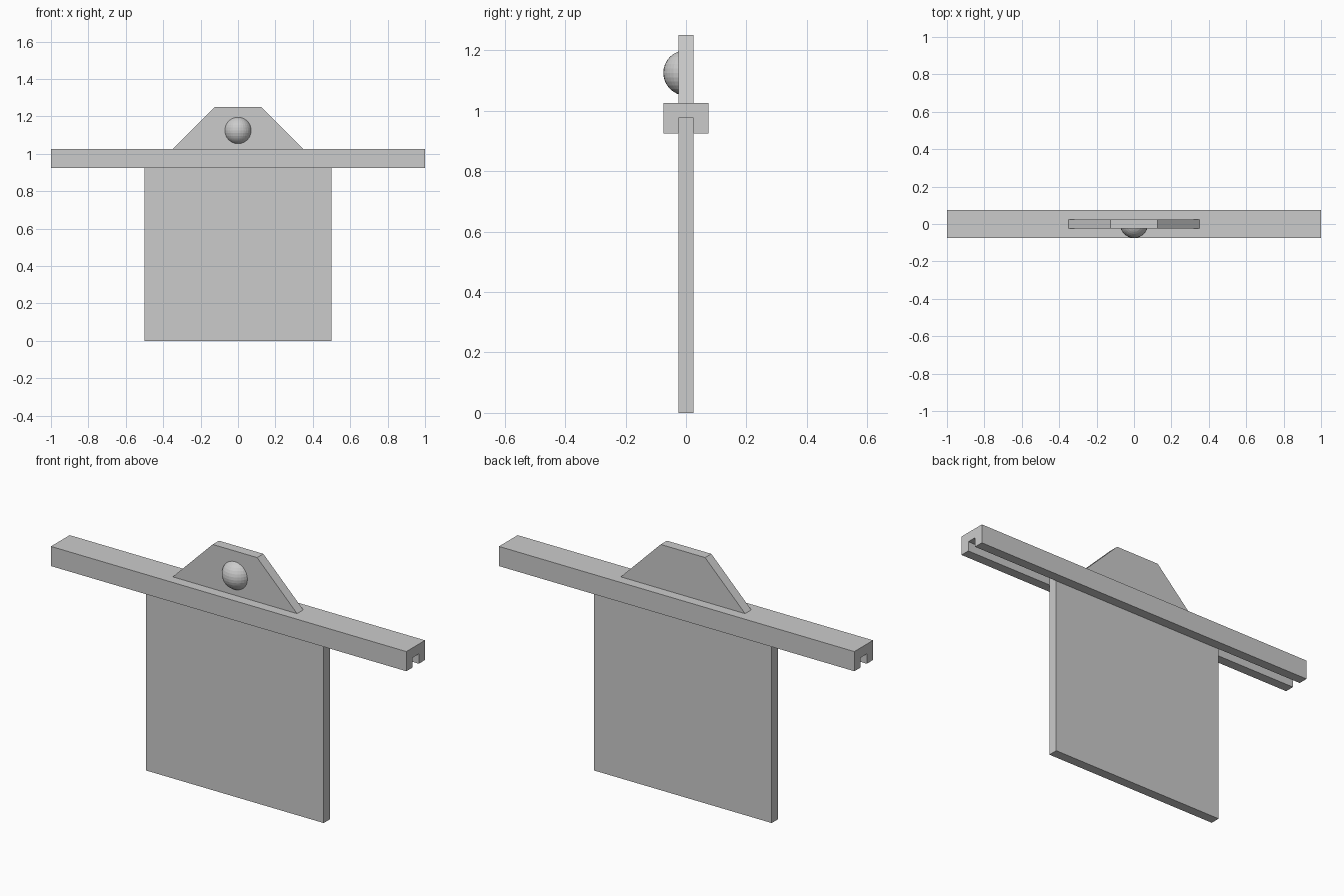
import bpy
import bmesh
from mathutils import Matrix

if "Cube" in bpy.data.objects:
    bpy.data.objects.remove(bpy.data.objects["Cube"])


def add_object(name, bm):
    bmesh.ops.recalc_face_normals(bm, faces=bm.faces)
    mesh = bpy.data.meshes.new(name)
    bm.to_mesh(mesh)
    bm.free()
    obj = bpy.data.objects.new(name, mesh)
    bpy.context.collection.objects.link(obj)
    return obj


def extrude_profile(name, points, offset):
    """Extrude a closed outline of 3D points along an offset vector."""
    bm = bmesh.new()
    face = bm.faces.new([bm.verts.new(p) for p in points])
    result = bmesh.ops.extrude_face_region(bm, geom=[face], use_keep_orig=True)
    moved = [g for g in result["geom"] if isinstance(g, bmesh.types.BMVert)]
    bmesh.ops.translate(bm, verts=moved, vec=offset)
    return add_object(name, bm)


def mirrored(half):
    """Complete a half outline by mirroring it about zero."""
    return half + [(-a, z) for a, z in reversed(half)]


T = 0.025  # half thickness of the sheet parts

# Hanging panel, seated in the rail's groove
panel = mirrored([(0.5, 0), (0.5, 0.975)])
extrude_profile("panel", [(x, -T, z) for x, z in panel], (0, 2 * T, 0))

# Long rail with a groove along its underside
rail = mirrored([(T, 0.975), (T, 0.925), (0.075, 0.925), (0.075, 1.025)])
extrude_profile("rail", [(-1, y, z) for y, z in rail], (2, 0, 0))

# Trapezoid crest standing on the rail
crest = mirrored([(0.35, 1.025), (0.125, 1.25)])
extrude_profile("crest", [(x, -T, z) for x, z in crest], (0, 2 * T, 0))

# Round boss: front half of a sphere set into the crest
bm = bmesh.new()
bmesh.ops.create_uvsphere(bm, u_segments=32, v_segments=16, radius=0.075,
                          matrix=Matrix.Translation((0, 0, 1.125)))
geom = bm.verts[:] + bm.edges[:] + bm.faces[:]
cut = bmesh.ops.bisect_plane(bm, geom=geom, dist=1e-5, plane_co=(0, 0, 0),
                             plane_no=(0, 1, 0), clear_outer=True)
rim = [e for e in bm.edges if e.is_boundary]
bmesh.ops.holes_fill(bm, edges=rim, sides=0)
add_object("round_boss", bm)
